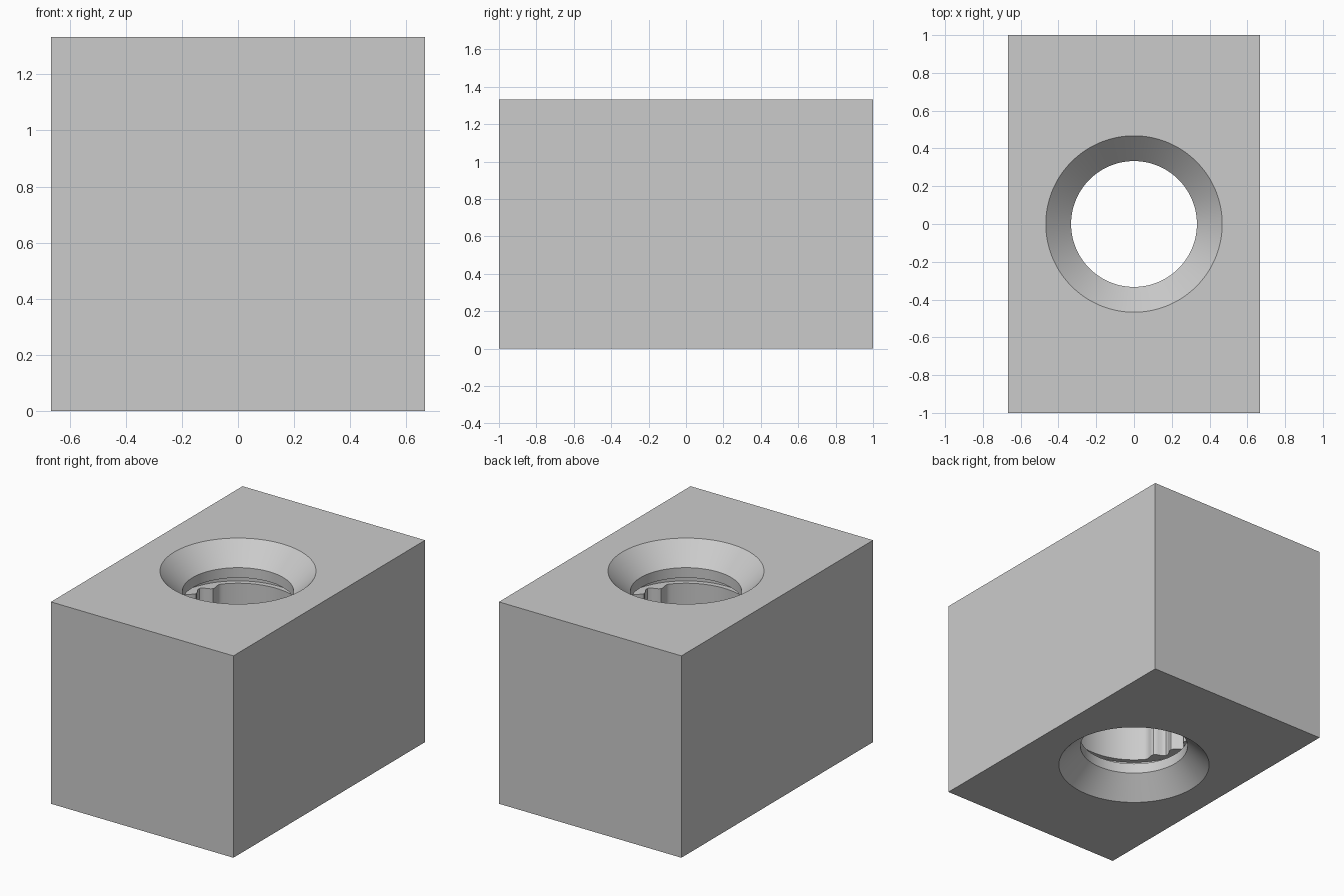
import bpy
import bmesh
import math

if "Cube" in bpy.data.objects:
    bpy.data.objects.remove(bpy.data.objects["Cube"], do_unlink=True)

HALF_X, HALF_Y, HEIGHT = 2 / 3, 1.0, 4 / 3
SEGMENTS = 180
TOOTH = math.radians(20)

# Plain grey material
grey = bpy.data.materials.new("light_grey")
grey.use_nodes = True
colour = (0.6, 0.6, 0.6, 1)
grey.diffuse_color = colour
grey.node_tree.nodes["Principled BSDF"].inputs["Base Color"].default_value = colour


def toothed_radius(angle):
    """Bore radius with four rounded teeth on the left and four on the right."""
    offset = (angle + math.pi / 2) % math.pi - math.pi / 2
    if abs(offset) >= 2 * TOOTH:
        return 0.4
    return 0.4 - 0.022 * (1 - math.cos(math.tau * offset / TOOTH))


def ring(bm, radius, z):
    verts = []
    for i in range(SEGMENTS):
        a = math.tau * i / SEGMENTS
        r = radius(a) if callable(radius) else radius
        verts.append(bm.verts.new((r * math.cos(a), r * math.sin(a), z)))
    return verts


def bridge(bm, lower, upper, smooth):
    n = len(lower)
    for i in range(n):
        j = (i + 1) % n
        face = bm.faces.new((lower[i], lower[j], upper[j], upper[i]))
        face.smooth = smooth


def loop_edges(bm, verts):
    return [bm.edges.get((verts[i - 1], verts[i])) for i in range(len(verts))]


bm = bmesh.new()

# Outer walls
corners = [(-1, -1), (1, -1), (1, 1), (-1, 1)]
base, top = [[bm.verts.new((x * HALF_X, y * HALF_Y, z)) for x, y in corners]
             for z in (0, HEIGHT)]
bridge(bm, base, top, False)

# Bore: countersink, lip, recess and ledge, mirrored about mid height
half_profile = [(0.467, 0), (0.333, 0.133), (0.333, 0.2), (0.433, 0.2),
                (0.433, 0.267), (toothed_radius, 0.267)]
profile = half_profile + [(r, HEIGHT - z) for r, z in reversed(half_profile)]
rings = [ring(bm, r, z) for r, z in profile]
for a, b in zip(rings, rings[1:]):
    bridge(bm, a, b, True)

# Flat bottom and top around the hole
for outline, hole in ((base, rings[0]), (top, rings[-1])):
    bmesh.ops.triangle_fill(bm, use_beauty=True,
                            edges=loop_edges(bm, outline) + loop_edges(bm, hole))

bmesh.ops.recalc_face_normals(bm, faces=bm.faces)
for edge in bm.edges:
    if edge.calc_face_angle(0) > math.radians(35):
        edge.smooth = False

mesh = bpy.data.meshes.new("bored_block")
bm.to_mesh(mesh)
bm.free()
mesh.materials.append(grey)
block = bpy.data.objects.new("bored_block", mesh)
bpy.context.collection.objects.link(block)
